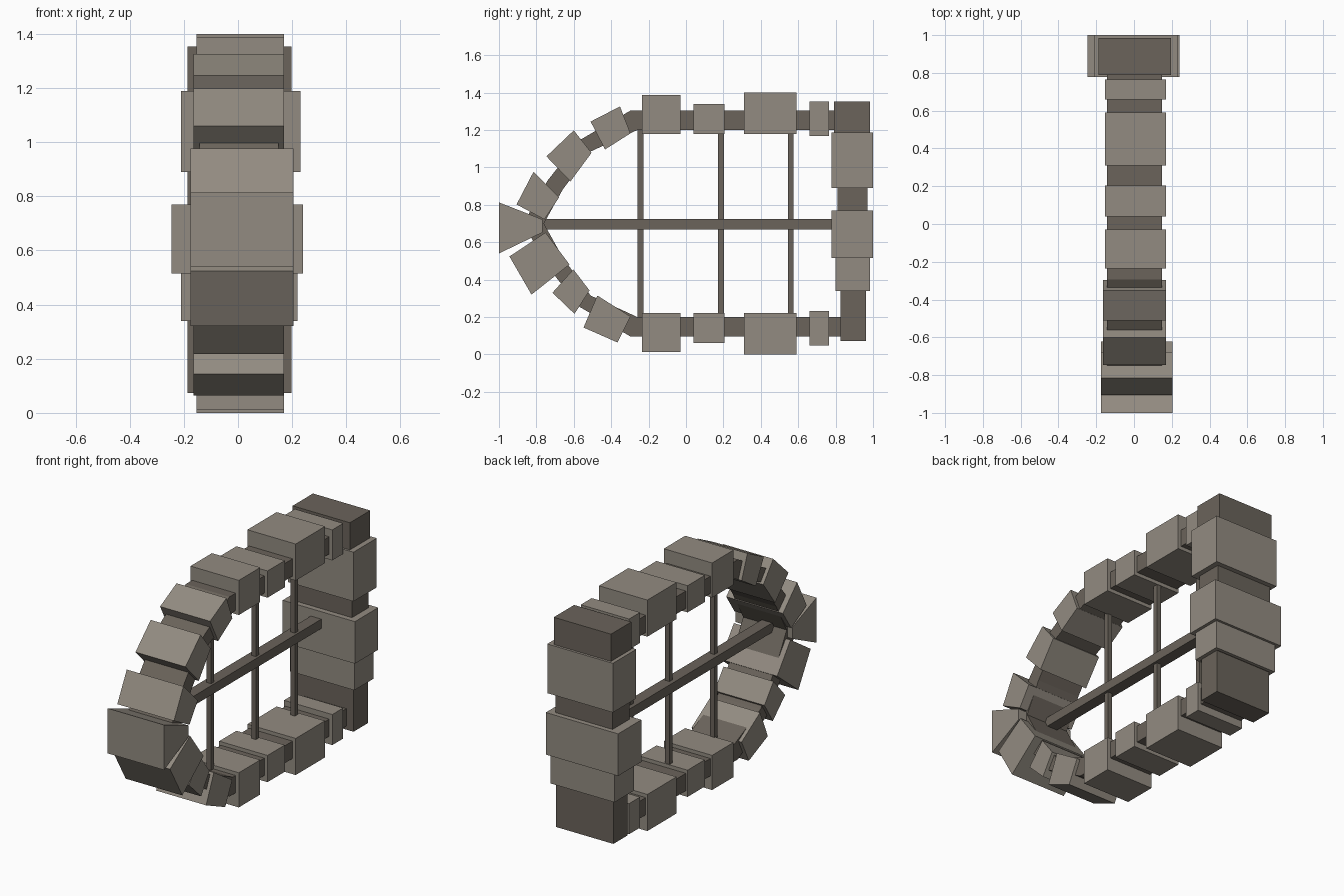
import bpy
import bmesh

cube = bpy.data.objects.get("Cube")
if cube:
    bpy.data.objects.remove(cube, do_unlink=True)


def make_material(name, rgb):
    mat = bpy.data.materials.new(name)
    mat.use_nodes = True
    color = (*rgb, 1.0)
    mat.diffuse_color = color
    bsdf = next(n for n in mat.node_tree.nodes if n.type == 'BSDF_PRINCIPLED')
    bsdf.inputs["Base Color"].default_value = color
    return mat


STONE = make_material("light stone", (0.29, 0.26, 0.22))
DARK = make_material("dark stone", (0.145, 0.126, 0.104))


def prism(name, outline, x0, x1, mat):
    """Extrude a side outline of (y, z) points from x0 to x1."""
    bm = bmesh.new()
    face = bm.faces.new([bm.verts.new((x0, y, z)) for y, z in outline])
    ext = bmesh.ops.extrude_face_region(bm, geom=[face])["geom"]
    verts = [g for g in ext if isinstance(g, bmesh.types.BMVert)]
    bmesh.ops.translate(bm, verts=verts, vec=(x1 - x0, 0, 0))
    bmesh.ops.recalc_face_normals(bm, faces=bm.faces)
    mesh = bpy.data.meshes.new(name)
    bm.to_mesh(mesh)
    bm.free()
    mesh.materials.append(mat)
    obj = bpy.data.objects.new(name, mesh)
    bpy.context.collection.objects.link(obj)
    return obj


def block(name, y0, y1, z0, z1, x0, x1, mat):
    return prism(name, [(y0, z0), (y1, z0), (y1, z1), (y0, z1)], x0, x1, mat)


MID = 0.70  # height of the mirror line between the two jambs


def flip(points):
    return [(y, 2 * MID - z) for y, z in points]


# Pointed arch frame: mirrored halves made of a chain of straight segments
outer = [(0.85, 1.305), (-0.295, 1.305), (-0.57, 1.145), (-0.74, 0.93), (-0.87, MID)]
inner = [(0.85, 1.20), (-0.26, 1.20), (-0.51, 1.085), (-0.66, 0.88), (-0.76, MID)]
for side, change in (("upper", list), ("lower", flip)):
    for i in range(len(outer) - 1):
        quad = [outer[i], outer[i + 1], inner[i + 1], inner[i]]
        prism(f"{side}_frame_{i + 1}", change(quad), -0.143, 0.149, DARK)

# Square stones along both jambs
for i, (y0, y1, z0, z1) in enumerate([
        (-0.235, -0.03, 1.178, 1.388), (0.04, 0.205, 1.178, 1.34),
        (0.31, 0.59, 1.178, 1.40), (0.66, 0.765, 1.167, 1.352)]):
    block(f"upper_jamb_stone_{i + 1}", y0, y1, z0, z1, -0.154, 0.17, STONE)
    block(f"lower_jamb_stone_{i + 1}", y0, y1, 2 * MID - z1, 2 * MID - z0,
          -0.154, 0.17, STONE)

# Tilted wedge stones around the arch
NARROW, WIDE = (-0.165, 0.17), (-0.175, 0.205)
wedges = [
    ("upper_arch_stone_1", NARROW, [(-0.51, 1.245), (-0.353, 1.326), (-0.297, 1.182), (-0.433, 1.096)]),
    ("upper_arch_stone_2", NARROW, [(-0.60, 1.198), (-0.505, 1.078), (-0.618, 0.925), (-0.746, 1.059)]),
    ("upper_arch_stone_3", WIDE, [(-0.815, 0.977), (-0.678, 0.84), (-0.757, 0.722), (-0.906, 0.802)]),
    ("keystone", WIDE, [(-1.0, 0.813), (-0.768, 0.722), (-0.768, 0.652), (-1.0, 0.54)]),
    ("lower_arch_stone_3", WIDE, [(-0.944, 0.524), (-0.751, 0.652), (-0.623, 0.481), (-0.826, 0.32)]),
    ("lower_arch_stone_2", NARROW, [(-0.602, 0.455), (-0.516, 0.342), (-0.596, 0.217), (-0.714, 0.33)]),
    ("lower_arch_stone_1", NARROW, [(-0.474, 0.315), (-0.297, 0.203), (-0.366, 0.064), (-0.548, 0.144)]),
]
for name, (x0, x1), outline in wedges:
    prism(name, outline, x0, x1, STONE)

# Sill: dark core blocks with larger stones around them
block("sill_top", 0.79, 0.985, 1.17, 1.353, -0.187, 0.197, DARK)
block("sill_core", 0.81, 0.97, 0.34, 1.19, -0.187, 0.197, DARK)
block("sill_bottom", 0.825, 0.962, 0.073, 0.36, -0.187, 0.197, DARK)
block("sill_stone_1", 0.777, 1.0, 0.89, 1.188, -0.21, 0.23, STONE)
block("sill_stone_2", 0.777, 1.0, 0.515, 0.77, -0.245, 0.24, STONE)
block("sill_stone_3", 0.80, 0.985, 0.34, 0.517, -0.21, 0.22, STONE)

# Window bars
block("long_bar", -0.80, 0.80, 0.668, 0.725, -0.056, 0.015, DARK)
for i, y in enumerate((-0.243, 0.187, 0.56)):
    block(f"cross_bar_{i + 1}", y - 0.015, y + 0.015, 0.19, 1.21, -0.031, 0.0, DARK)
